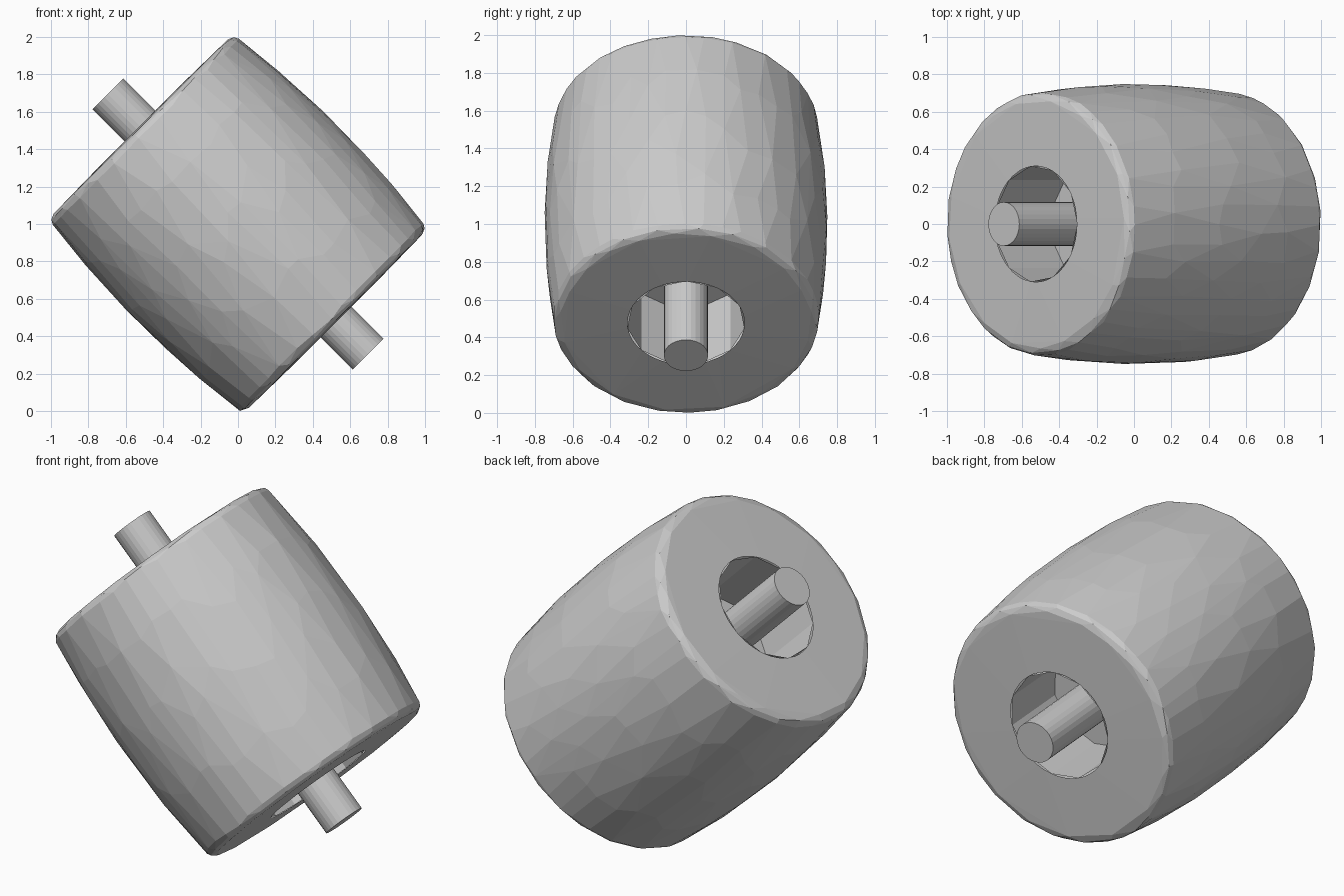
import bpy, bmesh, math, random
from mathutils import Matrix

if "Cube" in bpy.data.objects:
    bpy.data.objects.remove(bpy.data.objects["Cube"])

random.seed(4)
# Everything is built around the local z axis, then tipped 45 degrees to the upper left
TILT = Matrix.Translation((0, 0, 1)) @ Matrix.Rotation(math.radians(-45), 4, 'Y')


def add_object(name, bm):
    bmesh.ops.recalc_face_normals(bm, faces=bm.faces)
    bm.transform(TILT)
    mesh = bpy.data.meshes.new(name)
    bm.to_mesh(mesh)
    bm.free()
    obj = bpy.data.objects.new(name, mesh)
    bpy.context.collection.objects.link(obj)
    return obj


def lathe(name, profile, sides, wobble=0.0):
    """Spin a profile of (radius, height); radius 0 becomes a pole."""
    bm = bmesh.new()
    rings = []
    for r, h in profile:
        if r == 0:
            rings.append([bm.verts.new((0, 0, h))] * sides)
            continue
        ring = []
        for i in range(sides):
            a = math.tau * (i + random.uniform(-wobble, wobble)) / sides
            ring.append(bm.verts.new((r * math.cos(a), r * math.sin(a), h)))
        rings.append(ring)
    for lo, hi in zip(rings, rings[1:]):
        for i in range(sides):
            j = (i + 1) % sides
            quad = list(dict.fromkeys((lo[i], lo[j], hi[j], hi[i])))
            bm.faces.new(quad)
    return add_object(name, bm)


# Bulging drum skin with rounded rims and flat ends around the hub holes
half = [(0.31, 0.742), (0.63, 0.738), (0.665, 0.734), (0.69, 0.722),
        (0.702, 0.70), (0.708, 0.66)]
bulge = [(0.748 - 0.04 * (h / 0.66) ** 2, h)
         for h in (0.52, 0.36, 0.18, 0.0, -0.18, -0.36, -0.52)]
drum = lathe("drum", half + bulge + [(r, -h) for r, h in reversed(half)], 44, 0.25)
facets = drum.modifiers.new("irregular_facets", 'DECIMATE')
facets.ratio = 0.4

# Recessed hub well in each end
for name, s in (("upper_hub_well", 1), ("lower_hub_well", -1)):
    lathe(name, [(0.312, s * 0.741), (0.31, s * 0.32), (0, s * 0.32)], 11)

# Axle through the middle
lathe("axle", [(0, 0.984), (0.117, 0.984), (0.117, -0.984), (0, -0.984)], 28)
